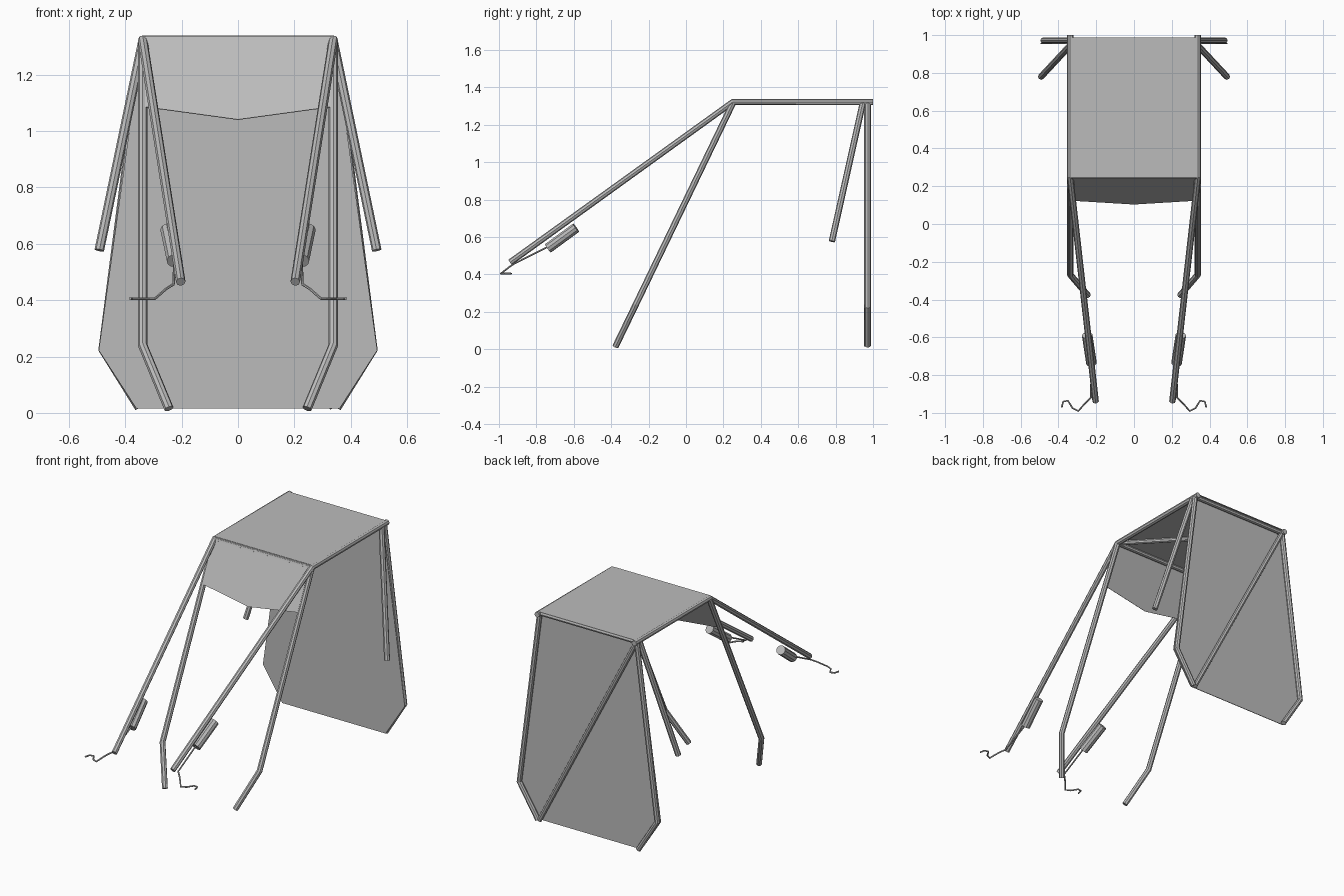
import bpy
import bmesh
from mathutils import Vector

if "Cube" in bpy.data.objects:
    bpy.data.objects.remove(bpy.data.objects["Cube"], do_unlink=True)

grey = bpy.data.materials.new("plain_grey")
grey.diffuse_color = (0.5, 0.5, 0.5, 1)
grey.use_nodes = True
grey.node_tree.nodes["Principled BSDF"].inputs["Base Color"].default_value = (0.5, 0.5, 0.5, 1)

TUBE = 0.017
SIDES = (("left", 1), ("right", -1))


def tube(name, points, radius=TUBE, resolution=2, side=1):
    """Faceted, capped tube along a path, mirrored in x when side is -1."""
    curve = bpy.data.curves.new(name, "CURVE")
    curve.dimensions = "3D"
    curve.bevel_depth = radius
    curve.bevel_resolution = resolution
    curve.use_fill_caps = True
    spline = curve.splines.new("POLY")
    spline.points.add(len(points) - 1)
    for target, (x, y, z) in zip(spline.points, points):
        target.co = (x * side, y, z, 1)
    spline.use_smooth = False
    source = bpy.data.objects.new(name + "_path", curve)
    bpy.context.collection.objects.link(source)
    bpy.context.view_layer.update()
    depsgraph = bpy.context.evaluated_depsgraph_get()
    mesh = bpy.data.meshes.new_from_object(source.evaluated_get(depsgraph))
    bpy.data.objects.remove(source, do_unlink=True)
    mesh.name = name
    mesh.materials.clear()
    mesh.materials.append(grey)
    obj = bpy.data.objects.new(name, mesh)
    bpy.context.collection.objects.link(obj)
    return obj


def panel(name, half_outline, thickness=0.004):
    """Thin sheet from the +x half of a symmetric outline, listed in order."""
    mirrored = [(-x, y, z) for x, y, z in reversed(half_outline) if x > 0]
    bm = bmesh.new()
    bm.faces.new([bm.verts.new(Vector(p)) for p in half_outline + mirrored])
    mesh = bpy.data.meshes.new(name)
    bm.to_mesh(mesh)
    bm.free()
    mesh.materials.append(grey)
    obj = bpy.data.objects.new(name, mesh)
    bpy.context.collection.objects.link(obj)
    mod = obj.modifiers.new("thickness", "SOLIDIFY")
    mod.thickness = thickness
    mod.offset = 0
    return obj


# Key heights and positions of the frame
top, front, back, half = 1.322, 0.25, 0.972, 0.338

for label, s in SIDES:
    # Roof rail running on into the long front boom
    tube(label + "_rail_and_boom",
         [(half, 1.0, top), (half, front, top), (0.203, -0.94, 0.465)], side=s)
    # Bent front leg
    tube(label + "_front_leg",
         [(half, front, 1.315), (half, -0.268, 0.24), (0.245, -0.377, 0.015)], side=s)
    # Bent edge of the back frame
    tube(label + "_back_frame",
         [(half, back, top), (0.48, back, 0.225), (0.35, back, 0.018)], 0.016, side=s)
    # Free strut leaning outward
    tube(label + "_side_strut", [(half, 0.945, 1.315), (0.492, 0.78, 0.577)], side=s)
    # Canister under the boom
    tube(label + "_canister",
         [(0.248, -0.588, 0.65), (0.225, -0.738, 0.54)], 0.028, 3, side=s)
    # Wire ending in a flat hook
    tube(label + "_hook_wire",
         [(0.225, -0.735, 0.55), (0.228, -0.92, 0.457), (0.255, -0.945, 0.44),
          (0.295, -0.99, 0.405), (0.325, -0.975, 0.405), (0.35, -0.935, 0.405),
          (0.375, -0.94, 0.405), (0.383, -0.972, 0.405)], 0.005, 1, side=s)

# Cross bars and diagonal braces
tube("front_cross_bar", [(-half, front, top), (half, front, top)], 0.014)
tube("back_cross_bar", [(-half, back, top), (half, back, top)], 0.014)
tube("roof_brace", [(half, front, top), (-half, back, top)], 0.014)
tube("back_brace", [(-half, back, top), (0.34, back, 0.018)], 0.015)

# Sheet panels
panel("roof_panel", [(half, front, 1.336), (half, 0.988, 1.336)])
panel("front_flap", [(0, 0.245, 1.336), (0.33, 0.245, 1.336),
                     (0.33, 0.125, 1.085), (0, 0.105, 1.04)])
panel("back_panel", [(0.34, 0.955, 1.33), (0.494, 0.955, 0.222), (0.36, 0.955, 0.015)])
